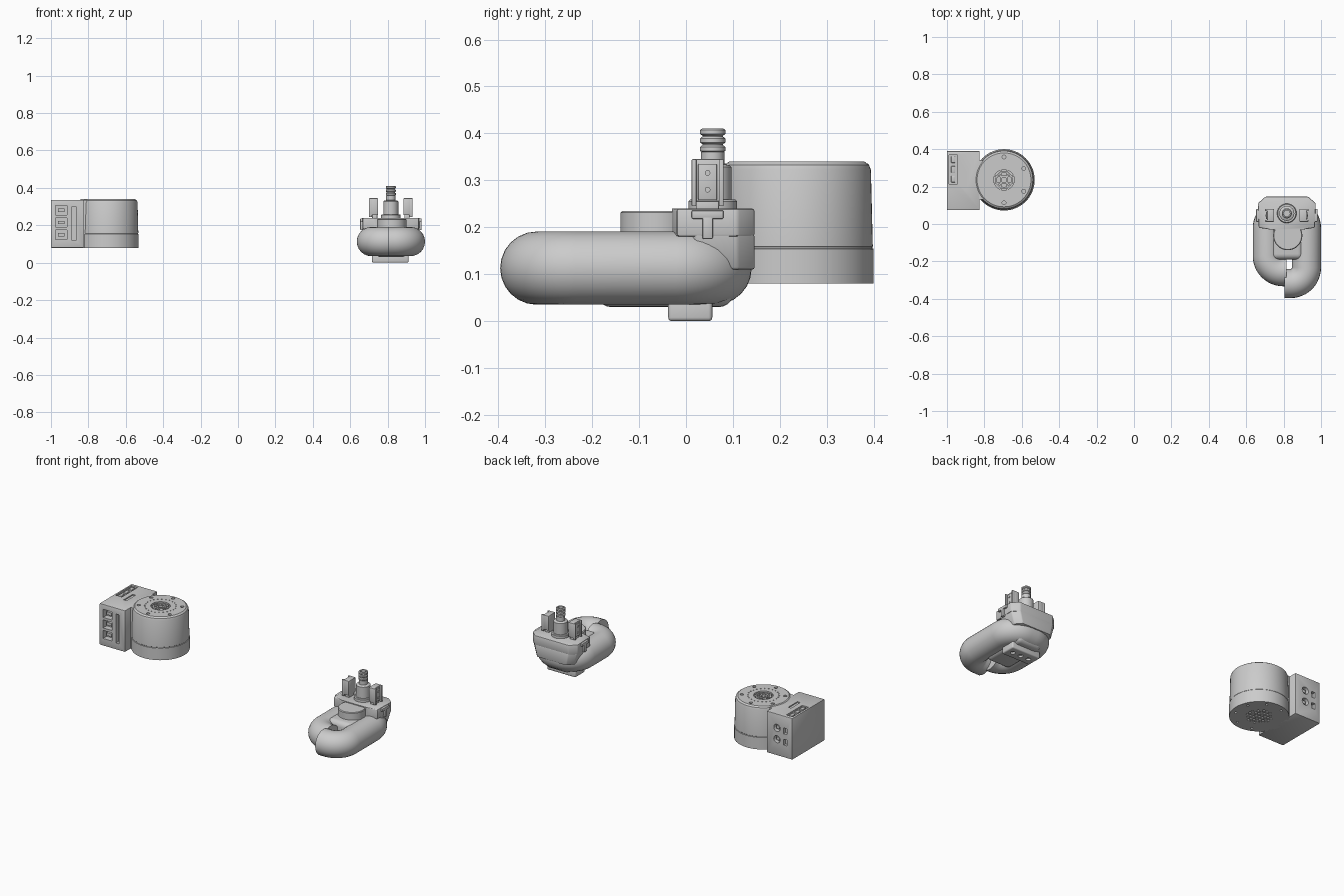
import bpy, bmesh, math
from mathutils import Vector, Matrix

cube = bpy.data.objects.get("Cube")
if cube:
    bpy.data.objects.remove(cube, do_unlink=True)

GREY = (0.6, 0.6, 0.6, 1)
grey = bpy.data.materials.new("light grey plastic")
grey.use_nodes = True
grey.diffuse_color = GREY
grey.node_tree.nodes["Principled BSDF"].inputs["Base Color"].default_value = GREY


def finish(name, bm):
    bmesh.ops.recalc_face_normals(bm, faces=bm.faces)
    mesh = bpy.data.meshes.new(name)
    bm.to_mesh(mesh)
    bm.free()
    mesh.materials.append(grey)
    ob = bpy.data.objects.new(name, mesh)
    bpy.context.collection.objects.link(ob)
    return ob


def smooth(ob, angle=35):
    bpy.ops.object.select_all(action='DESELECT')
    ob.select_set(True)
    bpy.context.view_layer.objects.active = ob
    bpy.ops.object.shade_smooth_by_angle(angle=math.radians(angle))


def add_box(bm, lo, hi):
    lo, hi = Vector(lo), Vector(hi)
    m = Matrix.Translation((lo + hi) / 2) @ Matrix.Diagonal((*(hi - lo), 1))
    return bmesh.ops.create_cube(bm, size=1, matrix=m)


def add_rod(bm, center, r, depth, axis='Z', n=20):
    m = Matrix.Translation(center)
    if axis != 'Z':
        m = m @ Matrix.Rotation(math.pi / 2, 4, 'X' if axis == 'Y' else 'Y')
    bmesh.ops.create_cone(bm, cap_ends=True, segments=n, radius1=r, radius2=r, depth=depth, matrix=m)


def box(name, lo, hi, bevel=0.0, seg=3):
    bm = bmesh.new()
    add_box(bm, lo, hi)
    if bevel:
        bmesh.ops.bevel(bm, geom=bm.edges[:], offset=bevel, segments=seg, profile=0.5, affect='EDGES')
    ob = finish(name, bm)
    smooth(ob)
    return ob


def lathe(name, profile, x, y, n=64):
    bm = bmesh.new()
    vs = [bm.verts.new((x + r, y, z)) for r, z in profile]
    es = [bm.edges.new(p) for p in zip(vs, vs[1:])]
    bmesh.ops.spin(bm, geom=vs + es, cent=(x, y, 0), axis=(0, 0, 1), angle=math.tau, steps=n)
    bmesh.ops.remove_doubles(bm, verts=bm.verts, dist=1e-5)
    ob = finish(name, bm)
    smooth(ob)
    return ob


def prism(name, outline, z0, z1, bevel=0.006, shrink=1.0):
    """Mirrored half outline about the pump axis; the bottom may be narrower."""
    pts = [(PX + s * x, y) for s, half in ((1, outline), (-1, outline[::-1])) for x, y in half]
    bm = bmesh.new()
    low = [bm.verts.new((PX + (x - PX) * shrink, y, z0)) for x, y in pts]
    top = [bm.verts.new((x, y, z1)) for x, y in pts]
    bm.faces.new(low)
    bm.faces.new(top)
    for i in range(len(pts)):
        j = (i + 1) % len(pts)
        bm.faces.new((low[i], low[j], top[j], top[i]))
    bmesh.ops.bevel(bm, geom=bm.edges[:], offset=bevel, segments=2, profile=0.5, affect='EDGES')
    ob = finish(name, bm)
    smooth(ob)
    return ob


def cut(ob, cutter_bm):
    cutter = finish("cutter", cutter_bm)
    cutter.hide_render = True
    mod = ob.modifiers.new("holes", 'BOOLEAN')
    mod.operation, mod.solver, mod.object = 'DIFFERENCE', 'EXACT', cutter
    bpy.ops.object.select_all(action='DESELECT')
    bpy.context.view_layer.objects.active = ob
    ob.select_set(True)
    bpy.ops.object.modifier_apply(modifier=mod.name)
    bpy.data.objects.remove(cutter, do_unlink=True)
    smooth(ob)


def ring(n, r, x, y, phase=0.0):
    for i in range(n):
        a = math.tau * (i + phase) / n
        yield x + r * math.cos(a), y + r * math.sin(a)


# Round drum with screw holes, recessed grille and perforated underside
DX, DY, BASE, TOP = -0.695, 0.236, 0.08, 0.34
drum = lathe("drum_housing", [(0, BASE), (0.164, BASE), (0.164, 0.154), (0.161, 0.155), (0.161, 0.158),
                              (0.162, 0.159), (0.158, 0.322), (0.154, 0.333), (0.144, TOP), (0, TOP)], DX, DY)
bm = bmesh.new()
add_rod(bm, (DX, DY, TOP), 0.055, 0.036, n=40)
for x, y in ring(6, 0.122, DX, DY, 0.5):
    add_rod(bm, (x, y, TOP), 0.010, 0.03)
for x, y in ring(24, 0.088, DX, DY):
    add_rod(bm, (x, y, TOP), 0.004, 0.012, n=8)
for x, y in ring(8, 0.135, DX, DY, 0.5):
    add_rod(bm, (x, y, BASE), 0.007, 0.03, n=12)
for i in range(-3, 4):
    for j in range(-3, 4):
        if i * i + j * j < 12:
            add_rod(bm, (DX + i * 0.022, DY + j * 0.022, BASE), 0.007, 0.03, n=10)
cut(drum, bm)

# Grille: rings and crossing bars inside the recess
for k, r in enumerate((0.018, 0.042)):
    lathe(f"grille_ring_{k + 1}", [(r - 0.004, 0.32), (r - 0.004, 0.336), (r + 0.004, 0.336),
                                   (r + 0.004, 0.32)], DX, DY, 32)
bm = bmesh.new()
for k in (-0.018, 0.018):
    h = 0.052
    add_box(bm, (DX + k - 0.004, DY - h, 0.32), (DX + k + 0.004, DY + h, 0.333))
    add_box(bm, (DX - h, DY + k - 0.004, 0.32), (DX + h, DY + k + 0.004, 0.333))
finish("grille_bars", bm)

# Control box with front ports, rear connectors and top panel
case = box("control_box", (-1, 0.075, BASE), (-0.825, 0.39, 0.336), 0.004, 2)
bm = bmesh.new()
for z in (0.15, 0.215, 0.28):
    add_box(bm, (-0.975, 0.05, z - 0.025), (-0.915, 0.11, z + 0.025))
add_box(bm, (-0.888, 0.05, 0.12), (-0.866, 0.10, 0.30))
for z in (0.18, 0.25):
    add_rod(bm, (-0.895, 0.39, z), 0.022, 0.05, 'Y')
    add_box(bm, (-0.965, 0.37, z - 0.024), (-0.94, 0.41, z + 0.012))
add_box(bm, (-0.988, 0.215, 0.326), (-0.945, 0.37, 0.35))
add_box(bm, (-0.915, 0.19, 0.330), (-0.895, 0.28, 0.35))
cut(case, bm)
for i, z in enumerate((0.15, 0.215, 0.28)):
    box(f"front_port_{i + 1}", (-0.962, 0.09, z - 0.009), (-0.928, 0.112, z + 0.009))
    y = 0.24 + 0.052 * i
    box(f"top_switch_{i + 1}", (-0.978, y - 0.017, 0.32), (-0.956, y + 0.017, 0.334), 0.003)
for i, z in enumerate((0.18, 0.25)):
    box(f"rear_connector_{i + 1}", (-0.905, 0.36, z - 0.009), (-0.885, 0.38, z + 0.009))
box("box_neck", (-0.83, 0.13, BASE), (-0.78, 0.34, 0.336))

# Bent tube, with both open ends overlapping at the front
PX, TZ, TR = 0.817, 0.113, 0.078


def bent_path(points, radius):
    out = [Vector(points[0])]
    for a, b, c in zip(points, points[1:], points[2:]):
        a, b, c = Vector(a), Vector(b), Vector(c)
        p, q = b + (a - b).normalized() * radius, b + (c - b).normalized() * radius
        mid = p + q - b
        for i in range(13):
            t = i / 12 * math.pi / 2
            out.append(mid + (p - mid) * math.cos(t) + (q - mid) * math.sin(t))
    return out + [Vector(points[-1])]


path = bent_path([(0.805, -0.318, TZ), (0.922, -0.318, TZ), (0.922, 0.062, TZ),
                  (0.713, 0.062, TZ), (0.713, -0.255, TZ), (0.815, -0.255, TZ)], 0.085)
curve = bpy.data.curves.new("tube_path", 'CURVE')
curve.dimensions = '3D'
curve.bevel_depth, curve.bevel_resolution, curve.use_fill_caps = TR, 10, True
spline = curve.splines.new('POLY')
spline.points.add(len(path) - 1)
for point, co in zip(spline.points, path):
    point.co = (*co, 1)
temp = bpy.data.objects.new("tube_temp", curve)
bpy.context.collection.objects.link(temp)
bm = bmesh.new()
bm.from_mesh(temp.to_mesh())
bmesh.ops.remove_doubles(bm, verts=bm.verts, dist=1e-5)
bpy.data.objects.remove(temp, do_unlink=True)
smooth(finish("bent_tube", bm))

# Pump body between the tube arms, round boss and foot
box("pump_body", (0.735, -0.19, 0.03), (0.905, 0.10, 0.19), 0.03, 5)
lathe("round_boss", [(0, 0.12), (0.078, 0.12), (0.078, 0.231), (0.074, 0.235), (0, 0.235)], PX + 0.005, -0.062)
foot = box("foot_block", (0.717, -0.038, 0), (0.912, 0.056, 0.05), 0.008)
bm = bmesh.new()
for i in (-1, 0, 1):
    add_rod(bm, (PX + i * 0.055, 0.009, 0), 0.014, 0.024)
cut(foot, bm)

# Valve housing with chamfered back and tapered lower panel
prism("valve_housing", [(0.085, -0.03), (0.15, -0.02), (0.155, 0.11), (0.115, 0.146)], 0.18, 0.24)
prism("rear_panel", [(0.11, 0.0), (0.152, 0.02), (0.152, 0.11), (0.115, 0.146)], 0.11, 0.185, 0.005, 0.85)

# Hose fitting with ribs
FY = 0.057
rib = [(r, 0.335 + 0.018 * k + dz) for k in range(2, 5)
       for r, dz in ((0.022, -0.012), (0.027, -0.008), (0.027, 0.0), (0.022, 0.004))]
lathe("hose_fitting", [(0, 0.2), (0.04, 0.2), (0.04, 0.328), (0.036, 0.332), (0.025, 0.334), (0.025, 0.36)]
      + rib + [(0.016, 0.411), (0.016, 0.38), (0, 0.38)], PX, FY, 40)
lathe("fitting_collar", [(0, 0.23), (0.052, 0.23), (0.052, 0.255), (0.048, 0.259), (0, 0.259)], PX, FY, 40)

# Side clips: posts, recessed outer plates, screws and T brackets
for side, s in (("right", -1), ("left", 1)):
    def side_box(name, x0, x1, y0, y1, z0, z1, bevel=0.003):
        xs = sorted((PX + s * x0, PX + s * x1))
        return box(f"{side}_{name}", (xs[0], y0, z0), (xs[1], y1, z1), bevel, 2)
    side_box("post", 0.068, 0.105, 0.012, 0.08, 0.255, 0.345)
    side_box("post_stem", 0.072, 0.1, 0.022, 0.07, 0.23, 0.26)
    for y in (0.012, 0.07):
        side_box("post_flange", 0.1, 0.116, y, y + 0.01, 0.245, 0.345, 0.002)
    side_box("post_plate", 0.1, 0.11, 0.026, 0.066, 0.258, 0.335, 0.002)
    side_box("bracket_bar", 0.14, 0.164, 0.012, 0.08, 0.218, 0.236)
    side_box("bracket_stem", 0.14, 0.164, 0.035, 0.057, 0.175, 0.225)
    for z in (0.28, 0.316):
        bm = bmesh.new()
        add_rod(bm, (PX + s * 0.11, 0.046, z), 0.006, 0.008, 'X', 12)
        smooth(finish(f"{side}_screw", bm))
